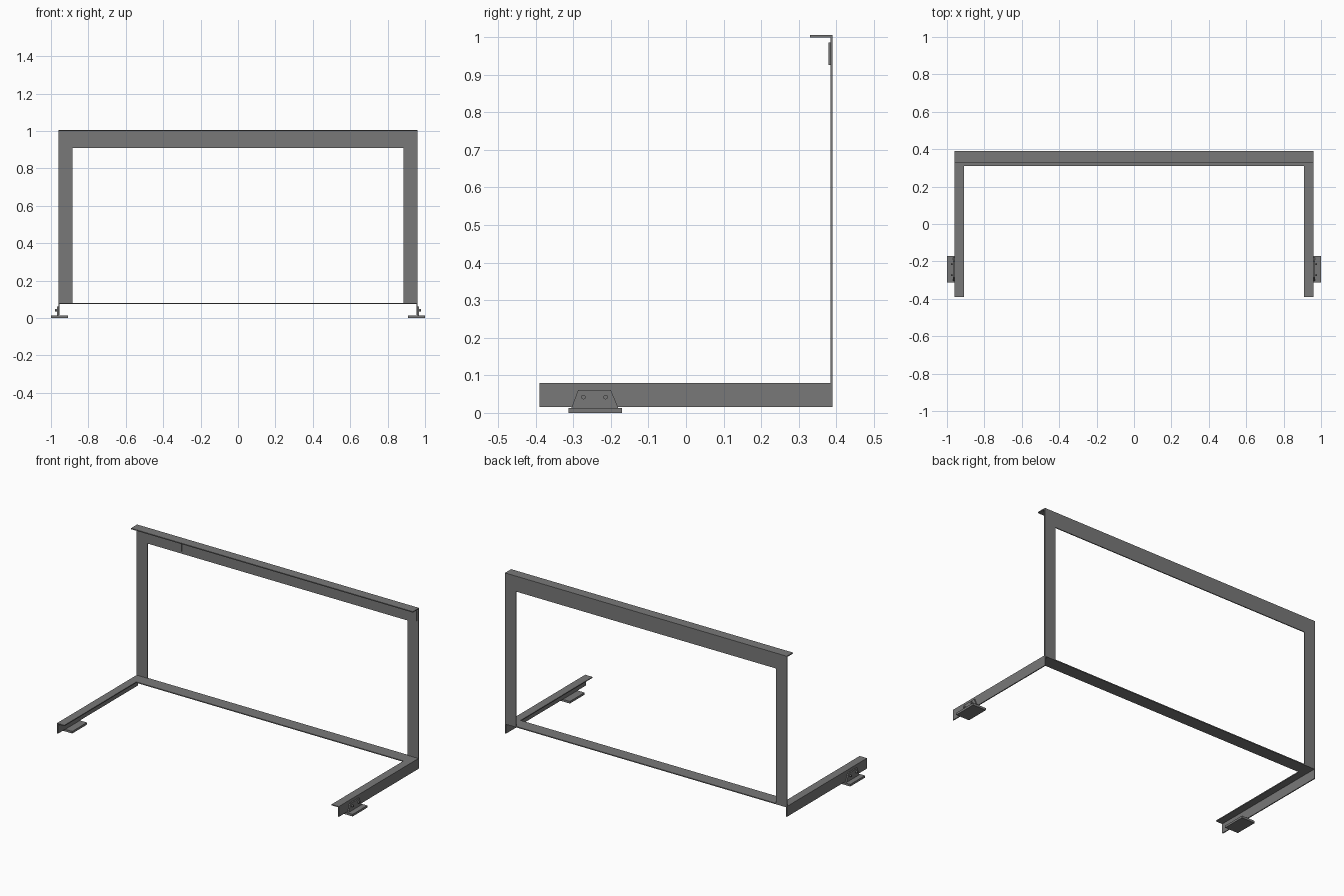
import bpy
import bmesh
from mathutils import Vector

cube = bpy.data.objects.get("Cube")
if cube:
    bpy.data.objects.remove(cube, do_unlink=True)

steel = bpy.data.materials.new("grey steel")
steel.use_nodes = True
GREY = (0.19, 0.19, 0.19, 1)
steel.diffuse_color = GREY
steel.node_tree.nodes["Principled BSDF"].inputs["Base Color"].default_value = GREY


def prism(name, outline, axis, start, end):
    """Extrude a 2D outline along an axis; the outline uses the other two axes in order."""
    def place(p, d):
        co = list(p)
        co.insert("xyz".index(axis), d)
        return Vector(co)

    bm = bmesh.new()
    face = bm.faces.new([bm.verts.new(place(p, start)) for p in outline])
    moved = bmesh.ops.extrude_face_region(bm, geom=[face])["geom"]
    verts = [v for v in moved if isinstance(v, bmesh.types.BMVert)]
    bmesh.ops.translate(bm, verts=verts, vec=place((0, 0), end - start))
    bmesh.ops.recalc_face_normals(bm, faces=bm.faces)
    mesh = bpy.data.meshes.new(name)
    bm.to_mesh(mesh)
    bm.free()
    mesh.materials.append(steel)
    obj = bpy.data.objects.new(name, mesh)
    bpy.context.collection.objects.link(obj)
    return obj


def rect(a0, a1, b0, b1):
    return [(a0, b0), (a1, b0), (a1, b1), (a0, b1)]


def bolt(name, side, y, z):
    bpy.ops.mesh.primitive_cylinder_add(
        vertices=16, radius=0.006, depth=0.014,
        location=(side * 0.971, y, z), rotation=(0, 1.5708, 0))
    obj = bpy.context.object
    obj.name = name
    obj.data.materials.append(steel)
    bpy.ops.object.shade_smooth_by_angle()


W = 0.96        # half width of the frame
T = 0.006       # steel thickness
BACK = 0.39
LEG_TOP = 0.08
TOP = 1.005

# Upright frame: two flat posts and the top web in one sheet
portal = [(-W, LEG_TOP), (-0.885, LEG_TOP), (-0.885, 0.91), (0.885, 0.91),
          (0.885, LEG_TOP), (W, LEG_TOP), (W, TOP), (-W, TOP)]
prism("upright_frame", portal, "y", BACK - T, BACK)

# Top lip and bottom crossbar
prism("top_lip", rect(0.33, BACK - T, TOP - T, TOP), "x", -W, W)
prism("bottom_crossbar", rect(0.31, BACK, LEG_TOP - T, LEG_TOP), "x", -0.91, 0.91)

for side, label in ((1, "left"), (-1, "right")):
    # Angle-section leg
    angle = [(0.91, LEG_TOP), (W, LEG_TOP), (W, 0.016), (W - T, 0.016),
             (W - T, LEG_TOP - T), (0.91, LEG_TOP - T)]
    prism(label + "_leg", [(side * x, z) for x, z in angle], "y", -BACK, BACK)

    # Foot pad with a bolted tapered bracket
    pad = rect(-0.313, -0.17, 0, 0.013)
    prism(label + "_foot_pad", pad, "x", side * 0.91, side)
    taper = [(-0.305, 0.013), (-0.18, 0.013), (-0.2, 0.061), (-0.287, 0.061)]
    prism(label + "_foot_bracket", taper, "x", side * W, side * 0.968)
    for i, y in enumerate((-0.273, -0.214)):
        bolt(f"{label}_bolt_{i + 1}", side, y, 0.042)

    # Backing plate behind the top lip
    prism(label + "_backing_plate", rect(0.65, 0.95, 0.925, 0.985) if side > 0
          else rect(-0.95, -0.65, 0.925, 0.985), "y", 0.379, BACK - T)
